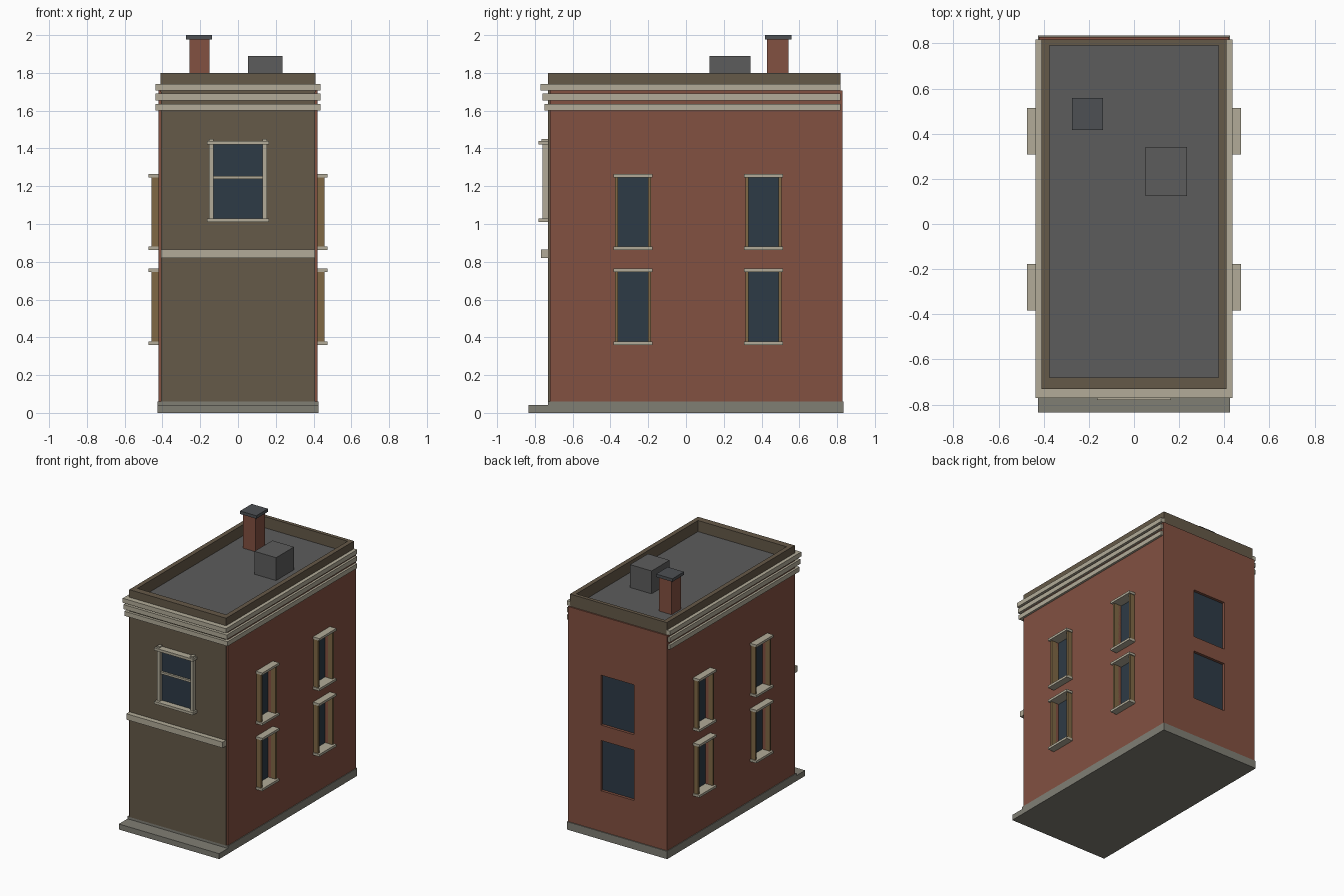
import bpy

if "Cube" in bpy.data.objects:
    bpy.data.objects.remove(bpy.data.objects["Cube"])

def mat(name, r, g, b):
    m = bpy.data.materials.new(name)
    m.diffuse_color = (r, g, b, 1)
    m.use_nodes = True
    m.node_tree.nodes["Principled BSDF"].inputs["Base Color"].default_value = m.diffuse_color
    return m

brick = mat("brick red", .225, .082, .053)
brown = mat("brown plaster", .130, .100, .065)
cream = mat("cream stone", .445, .410, .315)
stone = mat("grey stone", .216, .209, .175)
glass = mat("dark blue glass", .027, .043, .061)
tan = mat("tan frame", .216, .140, .060)
roofing = mat("roof grey", .107, .107, .107)
slate = mat("slate grey", .075, .080, .088)

def boxes(name, spans, material=None):
    """One object made of boxes, each given as x0, x1, y0, y1, z0, z1."""
    verts, faces = [], []
    for x0, x1, y0, y1, z0, z1 in spans:
        n = len(verts)
        verts += [(x, y, z) for z in (z0, z1)
                  for x, y in ((x0, y0), (x1, y0), (x1, y1), (x0, y1))]
        faces += [[n + i for i in f] for f in
                  ((3, 2, 1, 0), (4, 5, 6, 7), (0, 1, 5, 4),
                   (1, 2, 6, 5), (2, 3, 7, 6), (3, 0, 4, 7))]
    me = bpy.data.meshes.new(name)
    me.from_pydata(verts, [], faces)
    ob = bpy.data.objects.new(name, me)
    bpy.context.collection.objects.link(ob)
    if material:
        me.materials.append(material)
    return ob

def ring(name, outer, inner, z0, z1, material):
    """Rectangular wall loop with clean corners."""
    verts = []
    for z in (z0, z1):
        for x0, x1, y0, y1 in (outer, inner):
            verts += [(x0, y0, z), (x1, y0, z), (x1, y1, z), (x0, y1, z)]
    faces = []
    for i in range(4):
        j = (i + 1) % 4
        faces += [(i, j, j + 8, i + 8), (j + 4, i + 4, i + 12, j + 12),
                  (i + 8, j + 8, j + 12, i + 12), (j, i, i + 4, j + 4)]
    me = bpy.data.meshes.new(name)
    me.from_pydata(verts, [], faces)
    me.materials.append(material)
    ob = bpy.data.objects.new(name, me)
    bpy.context.collection.objects.link(ob)

def side(s, x0, x1):
    return (x0, x1) if s > 0 else (-x1, -x0)

# Foundation and front step
boxes("foundation", [(-.425, .425, -.73, .835, 0, .06)], stone)
boxes("front_step", [(-.425, .425, -.835, -.73, 0, .042)], stone)

# Brick body, with shallow pockets for the side and rear windows
body = boxes("brick_body", [(-.42, .42, -.72, .828, .06, 1.706)], brick)
floors = ((.37, .755), (.873, 1.255))
pockets, panes, jambs, ledges = [], [], [], []
for z0, z1 in floors:
    pockets.append((-.14, .14, .803, .9, z0, z1))
    panes.append((-.14, .14, .801, .807, z0, z1))
    for s in (-1, 1):
        for y in (-.28, .41):
            pockets.append((*side(s, .39, .5), y - .08, y + .08, z0, z1))
            panes.append((*side(s, .388, .395), y - .08, y + .08, z0, z1))
            for t in (-1, 1):
                ya, yb = sorted((y + t * .08, y + t * .096))
                jambs.append((*side(s, .39, .458), ya, yb, z0, z1))
            for za, zb in ((z0 - .01, z0 + .008), (z1 - .008, z1 + .01)):
                ledges.append((*side(s, .39, .474), y - .103, y + .103, za, zb))
cutter = boxes("window_cutter", pockets)
cutter.hide_render = True
cutter.hide_viewport = True
cut = body.modifiers.new("window openings", 'BOOLEAN')
cut.operation, cut.object, cut.solver = 'DIFFERENCE', cutter, 'EXACT'
boxes("window_panes", panes, glass)
boxes("side_window_jambs", jambs, tan)
boxes("side_window_sills_and_heads", ledges, cream)

# Plaster front, parapet and roof
boxes("front_wall", [(-.408, .408, -.73, -.715, .06, 1.70)], brown)
ring("parapet", (-.41, .41, -.73, .818), (-.375, .375, -.68, .79), 1.70, 1.80, brown)
boxes("roof", [(-.38, .38, -.69, .80, 1.70, 1.715)], roofing)

# Stacked cornice bands on the front and both sides
for i, (z0, z1, out) in enumerate(((1.60, 1.635, .75), (1.655, 1.69, .76), (1.708, 1.742, .77))):
    boxes(f"cornice_band_{i + 1}",
          [(-.437, .437, -out, -.71, z0, z1)] +
          [(*side(s, .405, .437), -.71, .818, z0, z1) for s in (-1, 1)], cream)
boxes("belt_band", [(-.408, .408, -.768, -.725, .82, .865)], cream)

# Front sash window
boxes("front_window_glass", [(-.135, .135, -.735, -.728, 1.02, 1.43)], glass)
boxes("front_window_frame",
      [(*side(s, .13, .153), -.76, -.728, 1.02, 1.43) for s in (-1, 1)] +
      [(-.13, .13, -.75, -.728, 1.238, 1.254)], cream)
boxes("front_window_sill_and_head",
      [(-.164, .164, -.78, -.728, 1.01, 1.03),
       (-.164, .164, -.78, -.728, 1.42, 1.44)] +
      [(*side(s, .13, .153), -.765, -.728, 1.44, 1.45) for s in (-1, 1)], cream)

# Rooftop chimney and vent
boxes("chimney", [(-.258, -.152, .43, .543, 1.71, 1.98)], brick)
boxes("chimney_cap", [(-.275, -.137, .417, .558, 1.977, 2.0)], slate)
boxes("roof_vent", [(.052, .235, .125, .342, 1.71, 1.89)], roofing)
